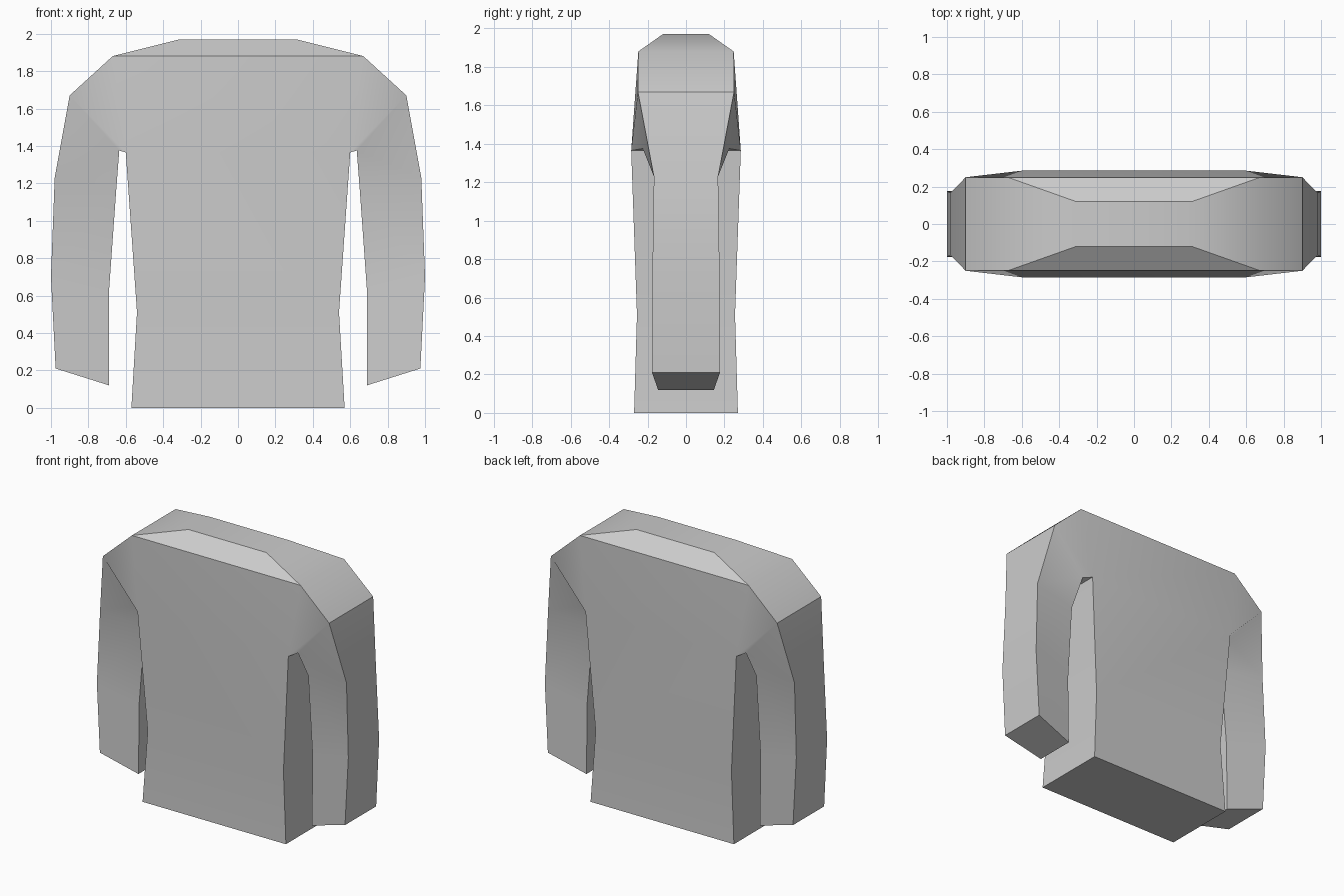
import bpy
import bmesh

if "Cube" in bpy.data.objects:
    bpy.data.objects.remove(bpy.data.objects["Cube"])

# Outline of the right half: x, z, half depth
POINTS = {
    "hem": (0.57, 0.0, 0.27),
    "waist": (0.54, 0.51, 0.255),
    "armpit_body": (0.60, 1.365, 0.285),
    "armpit_arm": (0.635, 1.375, 0.225),
    "inner_upper": (0.65, 1.18, 0.13),
    "inner_elbow": (0.69, 0.62, 0.138),
    "inner_cuff": (0.69, 0.12, 0.145),
    "outer_cuff": (0.975, 0.21, 0.177),
    "outer_elbow": (1.0, 0.70, 0.175),
    "outer_upper": (0.98, 1.23, 0.167),
    "shoulder": (0.90, 1.67, 0.25),
    "shoulder_top": (0.67, 1.88, 0.248),
    "neck": (0.31, 1.97, 0.12),
}

# Front and back panels: torso strips run across to the mirrored side
TORSO = ["hem", "waist", "armpit_body", "shoulder_top", "neck"]
SLEEVE_INNER = ["armpit_arm", "inner_upper", "inner_elbow", "inner_cuff"]
SLEEVE_OUTER = ["shoulder", "outer_upper", "outer_elbow", "outer_cuff"]

bm = bmesh.new()
verts = {}
for name, (x, z, d) in POINTS.items():
    for sx in (1, -1):
        for sy in (1, -1):
            verts[name, sx, sy] = bm.verts.new((sx * x, sy * d, z))


def face(*keys):
    bm.faces.new([verts[k] for k in keys])


for sy in (1, -1):
    # torso panels
    for a, b in zip(TORSO, TORSO[1:]):
        face((a, 1, sy), (b, 1, sy), (b, -1, sy), (a, -1, sy))
    for sx in (1, -1):
        # shoulder joint and sleeve panels
        face(*[(n, sx, sy) for n in
               ("armpit_body", "armpit_arm", "shoulder", "shoulder_top")])
        for i in range(3):
            face(*[(n, sx, sy) for n in
                   (SLEEVE_INNER[i], SLEEVE_INNER[i + 1],
                    SLEEVE_OUTER[i + 1], SLEEVE_OUTER[i])])

# side walls joining front to back along the outline
outline = list(POINTS)
for sx in (1, -1):
    for a, b in zip(outline, outline[1:]):
        face((a, sx, -1), (b, sx, -1), (b, sx, 1), (a, sx, 1))

# bottom and neck caps
for n in ("hem", "neck"):
    face((n, 1, -1), (n, 1, 1), (n, -1, 1), (n, -1, -1))

bmesh.ops.recalc_face_normals(bm, faces=bm.faces[:])
mesh = bpy.data.meshes.new("sweater")
bm.to_mesh(mesh)
bm.free()
sweater = bpy.data.objects.new("sweater", mesh)
bpy.context.collection.objects.link(sweater)

# soft shading with crisp outline edges
bpy.context.view_layer.objects.active = sweater
sweater.select_set(True)
bpy.ops.object.shade_smooth_by_angle()
